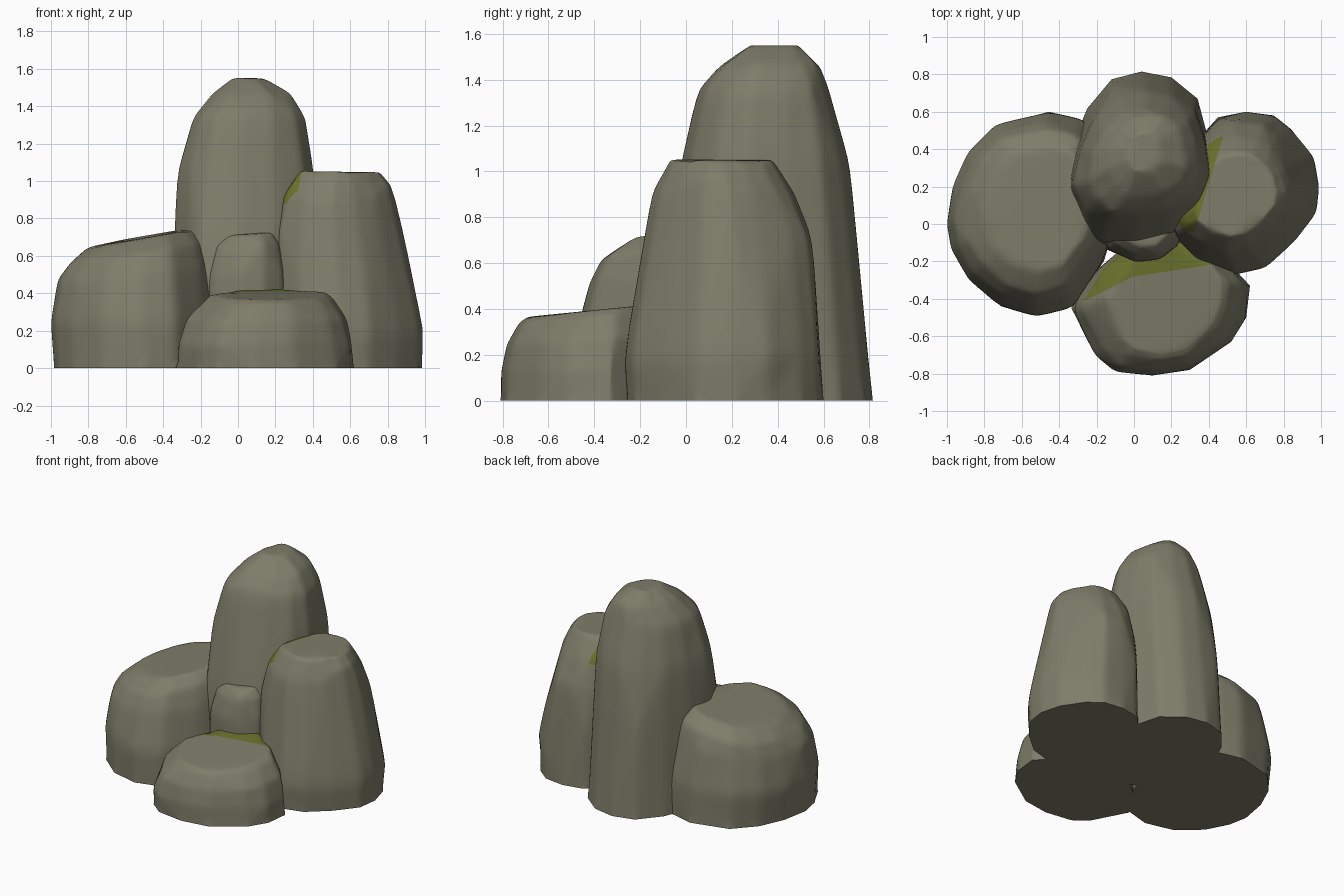
import bpy, bmesh, random
from mathutils import Vector

if "Cube" in bpy.data.objects:
    bpy.data.objects.remove(bpy.data.objects["Cube"])

random.seed(4)


def material(name, rgb):
    m = bpy.data.materials.new(name)
    m.diffuse_color = (*rgb, 1)
    m.use_nodes = True
    m.node_tree.nodes["Principled BSDF"].inputs["Base Color"].default_value = m.diffuse_color
    return m


STONE = material("olive grey stone", (0.21, 0.205, 0.143))
MOSS = material("moss green", (0.145, 0.175, 0.027))


def rock(name, outline, rings, tilt=(0, 0), cuts=(), moss=None):
    """Hull of scaled outlines; ring = z, x0, x1, y0, y1. Tilt leans the top."""
    xs, ys = [p[0] for p in outline], [p[1] for p in outline]
    top = rings[-1][0]
    bm = bmesh.new()
    for z, x0, x1, y0, y1 in rings:
        w = max(0, (z / top - 0.5) * 2)
        for px, py in outline:
            u = (px - min(xs)) / (max(xs) - min(xs))
            v = (py - min(ys)) / (max(ys) - min(ys))
            x, y = x0 + u * (x1 - x0), y0 + v * (y1 - y0)
            h = z + w * (tilt[0] * (x - (x0 + x1) / 2) + tilt[1] * (y - (y0 + y1) / 2))
            j = 0.009 if 0 < z < top else 0
            bm.verts.new((x + random.uniform(-j, j), y + random.uniform(-j, j),
                          h + random.uniform(-j, j)))
    # broad chiselled facets
    hull = bmesh.ops.convex_hull(bm, input=bm.verts[:])
    loose = [v for v in bm.verts if not v.link_faces]
    bmesh.ops.delete(bm, geom=loose, context='VERTS')
    bmesh.ops.dissolve_limit(bm, angle_limit=0.14, verts=bm.verts[:], edges=bm.edges[:])
    bmesh.ops.triangulate(bm, faces=bm.faces[:])
    # worn, softened edges
    bmesh.ops.subdivide_edges(bm, edges=bm.edges[:], cuts=6, use_grid_fill=True)
    for _ in range(3):
        bmesh.ops.smooth_vert(bm, verts=[v for v in bm.verts if v.co.z > 0.002], factor=0.5,
                              use_axis_x=True, use_axis_y=True, use_axis_z=True)
    # clean moss borders
    for co, no in cuts:
        bmesh.ops.bisect_plane(bm, geom=bm.verts[:] + bm.edges[:] + bm.faces[:],
                               plane_co=co, plane_no=no, dist=1e-5)
    bmesh.ops.recalc_face_normals(bm, faces=bm.faces[:])
    for f in bm.faces:
        f.material_index = int(bool(moss and moss(f.calc_center_median())))
    me = bpy.data.meshes.new(name)
    bm.to_mesh(me)
    bm.free()
    me.materials.append(STONE)
    me.materials.append(MOSS)
    ob = bpy.data.objects.new(name, me)
    bpy.context.collection.objects.link(ob)
    bpy.ops.object.select_all(action='DESELECT')
    ob.select_set(True)
    bpy.context.view_layer.objects.active = ob
    bpy.ops.object.shade_smooth_by_angle(angle=0.7)
    return ob


# wide boulder on the left
rock("left_boulder",
     [(-1, 0), (-.96, .2), (-.87, .38), (-.72, .53), (-.42, .6), (-.2, .55), (-.05, .35),
      (0, .1), (-.1, -.2), (-.28, -.44), (-.48, -.49), (-.7, -.44), (-.88, -.3), (-.97, -.14)],
     [(0, -.985, -.07, -.49, .6), (.25, -1.005, -.07, -.495, .605), (.5, -.965, -.11, -.43, .56),
      (.62, -.91, -.15, -.38, .51), (.7, -.8, -.22, -.25, .42)], tilt=(.17, .02))

# tall pillar at the back
rock("tall_stone",
     [(-.37, .2), (-.34, .42), (-.25, .63), (-.12, .78), (.04, .82), (.2, .79), (.34, .68),
      (.39, .5), (.42, .25), (.35, .08), (.2, -.05), (0, -.1), (-.2, -.08), (-.3, .02)],
     [(0, -.37, .42, -.14, .815), (.2, -.375, .425, -.14, .82), (.6, -.37, .425, -.12, .785),
      (1.03, -.325, .415, -.03, .715), (1.34, -.25, .355, .045, .635),
      (1.46, -.14, .28, .14, .59), (1.55, -.03, .14, .28, .49)])

# blocky stone on the right, mossy where it meets the pillar
rock("right_stone",
     [(.2, .0), (.22, -.1), (.35, -.2), (.55, -.27), (.7, -.23), (.85, -.1), (.97, .05),
      (.99, .2), (.95, .35), (.85, .5), (.75, .58), (.6, .6), (.45, .57), (.3, .4)],
     [(0, .2, .985, -.26, .6), (.2, .19, 1.0, -.275, .605), (.4, .2, .955, -.26, .59),
      (.7, .21, .89, -.205, .545), (.9, .24, .84, -.145, .475), (.98, .28, .81, -.1, .42),
      (1.05, .33, .76, -.07, .38)], tilt=(-.015, 0),
     cuts=[((.35, .05, 0), (1, -.3, 0)), ((0, .02, 0), (.2, 1, 0)), ((0, 0, .88), (0, 0, 1))],
     moss=lambda c: (c.x - .35) - .3 * (c.y - .05) < 0 and c.y - .02 + .2 * c.x > 0 and c.z > .88)

# low flat stone in front, mossy along its back
line_a = lambda c: c.y + .28 - .5 * c.x
line_b = lambda c: c.y + .28 - .15 * c.x
rock("front_stone",
     [(-.33, -.45), (-.2, -.7), (-.1, -.78), (.1, -.81), (.3, -.78), (.52, -.63), (.6, -.5),
      (.62, -.33), (.5, -.2), (.3, -.08), (0, -.08), (-.2, -.25)],
     [(0, -.335, .62, -.81, -.08), (.13, -.335, .615, -.815, -.08), (.26, -.285, .58, -.79, -.08),
      (.36, -.19, .51, -.725, -.09), (.395, -.15, .47, -.69, -.1)], tilt=(0, .1),
     cuts=[((0, -.28, 0), (-.5, 1, 0)), ((0, -.28, 0), (-.15, 1, 0)), ((0, 0, .26), (0, 0, 1))],
     moss=lambda c: (line_a(c) > 0 or line_b(c) > 0) and c.z > .26)

# small ledge tucked between the four big stones
rock("ledge_stone",
     [(-.2, 0), (-.14, -.13), (0, -.19), (.15, -.18), (.25, -.1), (.28, .1), (.1, .25), (-.12, .2)],
     [(0, -.2, .28, -.2, .25), (.5, -.19, .27, -.2, .25), (.67, -.16, .24, -.17, .25),
      (.73, -.1, .2, -.12, .22)], tilt=(.05, .1))
